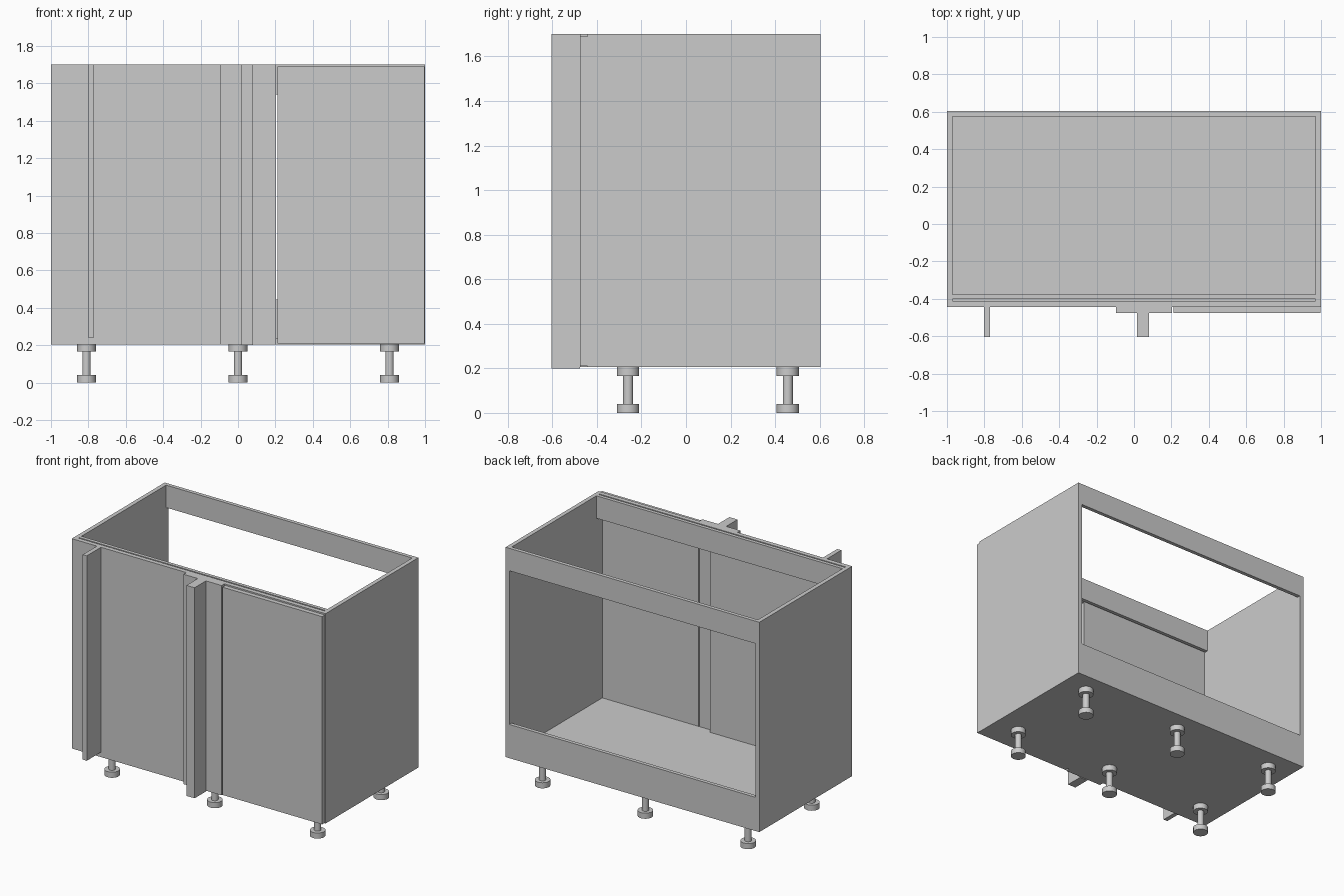
import bpy, bmesh
from mathutils import Matrix

if "Cube" in bpy.data.objects:
    bpy.data.objects.remove(bpy.data.objects["Cube"])


def board(name, x0, x1, y0, y1, z0, z1):
    bm = bmesh.new()
    bmesh.ops.create_cube(bm, size=1)
    for v in bm.verts:
        v.co.x = x1 if v.co.x > 0 else x0
        v.co.y = y1 if v.co.y > 0 else y0
        v.co.z = z1 if v.co.z > 0 else z0
    return finish(name, bm)


def finish(name, bm):
    mesh = bpy.data.meshes.new(name)
    bm.to_mesh(mesh)
    bm.free()
    obj = bpy.data.objects.new(name, mesh)
    bpy.context.collection.objects.link(obj)
    return obj


BOT, TOP = 0.205, 1.70
IN = 0.97             # inner face of the side panels
FRONT, BACK = -0.443, 0.603

# Carcass: sides and floor
board("left_side_panel", -1, -IN, FRONT, BACK, BOT, TOP)
board("right_side_panel", IN, 1, FRONT, BACK, BOT, TOP)
board("bottom_panel", -IN, IN, FRONT, BACK, BOT, BOT + 0.03)

# Open back: upper and lower rails
board("back_top_rail", -IN, IN, 0.576, BACK, 1.54, TOP)
board("back_bottom_rail", -IN, IN, 0.576, BACK, BOT + 0.03, 0.445)

# Front rails separated by a narrow slot, and the blind corner panel
board("front_inner_rail", -IN, IN, -0.402, -0.377, 1.54, TOP)
board("front_outer_rail", 0.10, IN, FRONT, -0.411, 1.54, TOP)
board("blind_panel", -IN, 0.10, FRONT, -0.411, BOT + 0.03, TOP)

# Fillers, post and door on the front face
board("corner_filler", -0.096, 0.203, -0.475, FRONT, BOT, TOP)
board("corner_post", 0.016, 0.08, -0.603, -0.475, 0.2, TOP)
board("left_filler_strip", -0.802, -0.77, -0.603, FRONT, 0.24, TOP)
board("door", 0.21, 0.996, -0.475, FRONT, 0.21, 1.69)


# Adjustable feet: base disc, stem and mounting disc
def foot(name, x, y):
    bm = bmesh.new()
    for r, z0, z1 in ((0.05, 0, 0.04), (0.0225, 0.04, 0.165), (0.05, 0.165, BOT)):
        bmesh.ops.create_cone(bm, cap_ends=True, segments=32, radius1=r, radius2=r,
                              depth=z1 - z0,
                              matrix=Matrix.Translation((x, y, (z0 + z1) / 2)))
    for f in bm.faces:
        f.smooth = len(f.verts) == 4
    for e in bm.edges:
        e.smooth = all(f.smooth for f in e.link_faces)
    finish(name, bm)


for x, side in ((-0.81, "left"), (0, "middle"), (0.81, "right")):
    for y, row in ((-0.26, "front"), (0.457, "back")):
        foot(f"{row}_{side}_foot", x, y)
